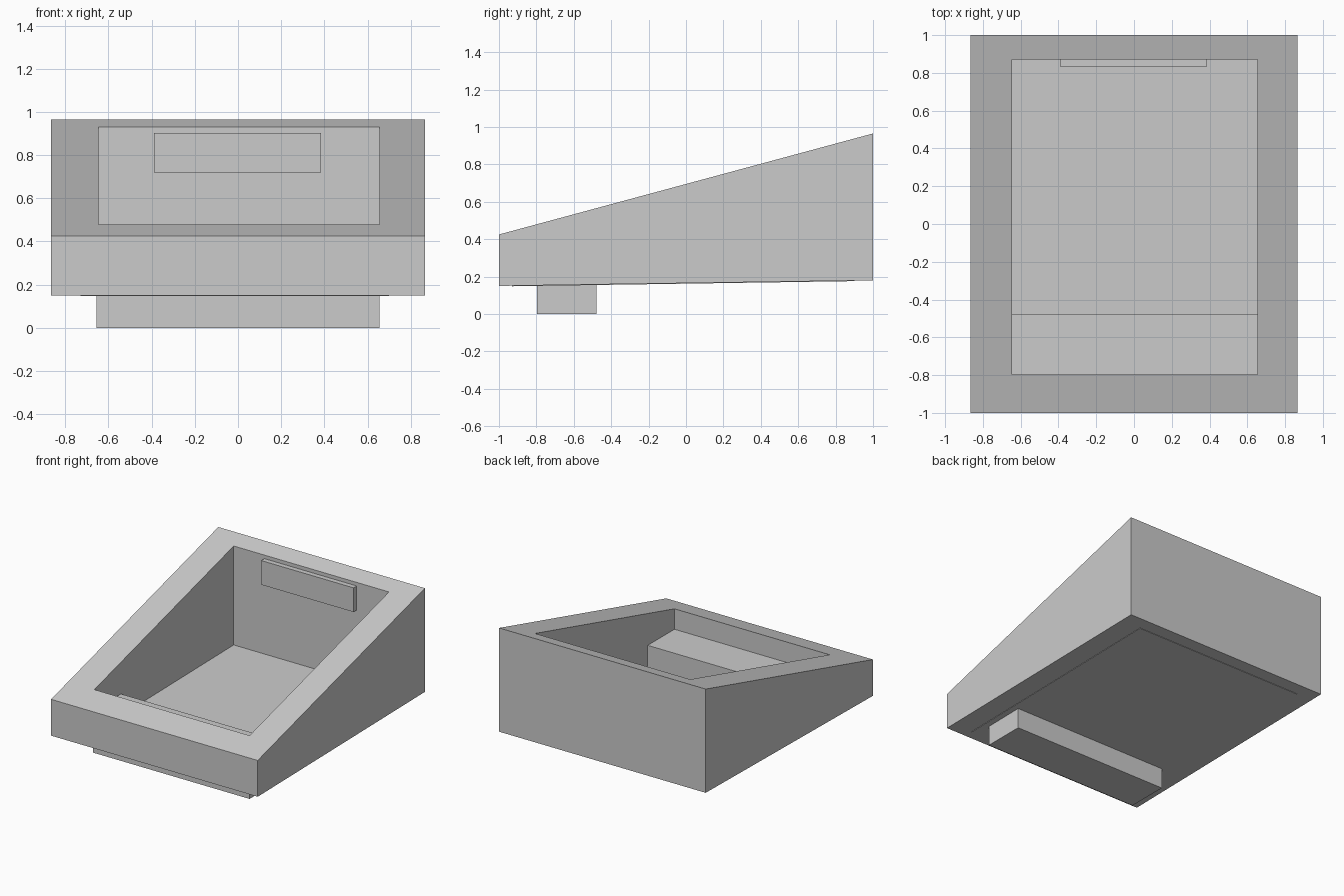
import bpy, bmesh

if "Cube" in bpy.data.objects:
    bpy.data.objects.remove(bpy.data.objects["Cube"])

# Sloping top and slightly tilted underside of the housing
def top(y):
    return 0.695 + 0.27 * y

def under(y):
    return 0.165 + 0.015 * y

def rect(x0, x1, y0, y1):
    return [(x0, y0), (x1, y0), (x1, y1), (x0, y1)]

def finish(name, bm):
    bmesh.ops.recalc_face_normals(bm, faces=bm.faces)
    me = bpy.data.meshes.new(name)
    bm.to_mesh(me)
    bm.free()
    ob = bpy.data.objects.new(name, me)
    bpy.context.collection.objects.link(ob)
    return ob

# Box whose lower and upper faces follow height functions of y
def slab(name, corners, low, high):
    bm = bmesh.new()
    a, b = [[bm.verts.new((x, y, f(y))) for x, y in corners] for f in (low, high)]
    bm.faces.new(a[::-1])
    bm.faces.new(b)
    for i in range(4):
        j = (i + 1) % 4
        bm.faces.new((a[i], a[j], b[j], b[i]))
    return finish(name, bm)

# Wedge housing: a ring with a straight-walled opening
bm = bmesh.new()
outer = rect(-0.865, 0.865, -1, 1)
inner = rect(-0.645, 0.655, -0.797, 0.87)
loops = [[bm.verts.new((x, y, f(y))) for x, y in c]
         for c, f in ((outer, under), (outer, top), (inner, top), (inner, under))]
for k in range(4):
    a, b = loops[k], loops[(k + 1) % 4]
    for i in range(4):
        j = (i + 1) % 4
        bm.faces.new((a[i], a[j], b[j], b[i]))
finish("wedge_housing", bm)

# Thin floor panel closing the underside
slab("floor_panel", rect(-0.73, 0.70, -0.93, 0.90),
     lambda y: under(y) - 0.003, lambda y: under(y) + 0.003)

# Foot bar passing through the floor at the front
slab("front_foot", rect(-0.655, 0.655, -0.797, -0.478),
     lambda y: 0.0, lambda y: 0.325)

# Small plate on the inside of the back wall
slab("back_plate", rect(-0.388, 0.385, 0.832, 0.885),
     lambda y: 0.72, lambda y: 0.903)
